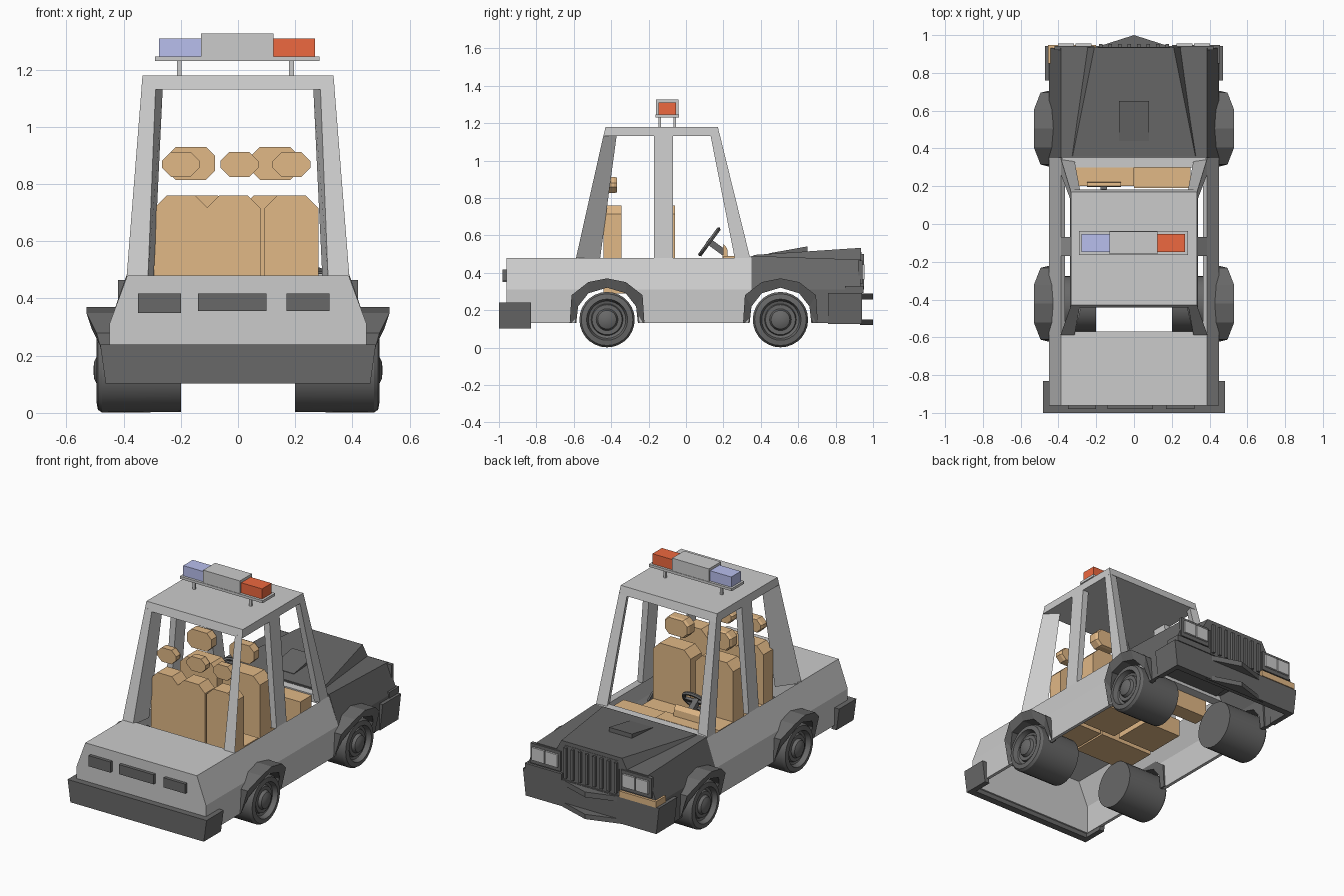
import bpy, bmesh, math
from mathutils import Matrix

if "Cube" in bpy.data.objects:
    bpy.data.objects.remove(bpy.data.objects["Cube"])


def material(name, rgb):
    m = bpy.data.materials.new(name)
    m.diffuse_color = (*rgb, 1)
    m.use_nodes = True
    m.node_tree.nodes["Principled BSDF"].inputs["Base Color"].default_value = m.diffuse_color
    return m


DARK = material("dark_grey", (0.14, 0.14, 0.14))
TAN = material("tan", (0.75, 0.48, 0.24))
RED = material("red", (0.85, 0.14, 0.05))
BLUE = material("blue", (0.48, 0.52, 0.85))


def finish(name, bm, mat=None):
    bmesh.ops.recalc_face_normals(bm, faces=bm.faces)
    me = bpy.data.meshes.new(name)
    bm.to_mesh(me)
    bm.free()
    ob = bpy.data.objects.new(name, me)
    bpy.context.collection.objects.link(ob)
    if mat:
        me.materials.append(mat)
    return ob


def loft(name, sections, mat=None):
    """Join closed rings of points in order and cap both ends."""
    bm = bmesh.new()
    rings = [[bm.verts.new(p) for p in s] for s in sections]
    n = len(rings[0])
    for a, b in zip(rings, rings[1:]):
        for i in range(n):
            j = (i + 1) % n
            bm.faces.new((a[i], a[j], b[j], b[i]))
    bm.faces.new(rings[0])
    bm.faces.new(rings[-1])
    return finish(name, bm, mat)


def extrude_y(name, outline, y0, y1, mat=None):
    return loft(name, [[(x, y, z) for x, z in outline] for y in (y0, y1)], mat)


def extrude_z(name, outline, z0, z1, mat=None):
    return loft(name, [[(x, y, z) for x, y in outline] for z in (z0, z1)], mat)


def box(name, x0, x1, y0, y1, z0, z1, mat=None):
    return extrude_z(name, [(x0, y0), (x1, y0), (x1, y1), (x0, y1)], z0, z1, mat)


def chamfered(cx, w, z0, z1, c, bottom=False):
    """Rectangle outline with cut top corners, and cut bottom ones if asked."""
    h = w / 2
    top = [(cx + h, z1 - c), (cx + h - c, z1), (cx - h + c, z1), (cx - h, z1 - c)]
    if bottom:
        return [(cx - h, z0 + c), (cx - h + c, z0), (cx + h - c, z0), (cx + h, z0 + c)] + top
    return [(cx - h, z0), (cx + h, z0)] + top


# Body shell: folded side panels, rear deck, dark hood
outer = [(0.45, 0.13), (0.45, 0.31), (0.387, 0.48)]
inner = [(0.365, 0.46), (0.43, 0.31), (0.43, 0.13)]
flip = lambda pts: [(-x, z) for x, z in reversed(pts)]
shell = outer + flip(outer) + flip(inner) + inner[:]
body = [extrude_y("rear_body", shell, -0.95, -0.57)]
for s in (-1, 1):
    body.append(extrude_y("side_panel", [(s * x, z) for x, z in outer + inner], -0.57, 0.35))
hood = [[(x, y, z + (dz if z > 0.4 else 0)) for x, z in shell]
        for y, dz in ((0.35, 0.01), (0.93, -0.01))]
body.append(loft("hood", hood, DARK))
panel = outer + flip(outer)
extrude_y("rear_panel", panel, -0.96, -0.945)
extrude_y("nose_panel", [(x, min(z, 0.47)) for x, z in panel], 0.9, 0.932, DARK)
box("cowl", -0.38, 0.38, 0.3, 0.36, 0.44, 0.488)

# Wheel openings cut out of the shell
WHEELS = (-0.422, 0.505)
arch_in = [(-0.16, 0.1), (-0.155, 0.22), (-0.1, 0.29), (0, 0.32), (0.1, 0.29), (0.155, 0.22), (0.16, 0.1)]
for wy in WHEELS:
    cutter = loft("cutter", [[(x, wy + y * 1.08, z + 0.005) for y, z in arch_in] for x in (-0.7, 0.7)])
    cutter.hide_render = True
    for ob in body:
        mod = ob.modifiers.new("opening", 'BOOLEAN')
        mod.operation, mod.object, mod.solver = 'DIFFERENCE', cutter, 'EXACT'
        bpy.context.view_layer.objects.active = ob
        bpy.ops.object.modifier_apply(modifier=mod.name)
    bpy.data.objects.remove(cutter)

# Wheel arch flares: (outer y, z), (inner y, z), lip x
arch = [(-0.2, 0.13, -0.165, 0.13, 0.455), (-0.19, 0.28, -0.155, 0.22, 0.495),
        (-0.1, 0.35, -0.1, 0.29, 0.53), (0, 0.37, 0, 0.32, 0.53)]
arch += [(-a, b, -c, d, x) for a, b, c, d, x in reversed(arch[:-1])]
for wy in WHEELS:
    for s in (-1, 1):
        loft("wheel_arch", [[(s * 0.42, wy + a, b), (s * x, wy + a, b),
                             (s * (x - 0.02), wy + c, d), (s * 0.42, wy + c, d)]
                            for a, b, c, d, x in arch], DARK)

# Wheels: lathed wide cylinders with stepped rim and domed hub
tread = [(0, 0.2), (0.146, 0.2), (0.148, 0.475), (0.138, 0.49), (0.11, 0.495), (0.1, 0.465), (0.085, 0.46),
         (0.08, 0.475), (0.058, 0.475), (0.05, 0.493), (0.03, 0.503), (0, 0.506)]
for wy in WHEELS:
    for s in (-1, 1):
        bm = bmesh.new()
        vs = [bm.verts.new((s * x, wy, 0.149 + r)) for r, x in tread]
        es = [bm.edges.new(p) for p in zip(vs, vs[1:])]
        bmesh.ops.spin(bm, geom=vs + es, cent=(0, wy, 0.149), axis=(1, 0, 0), angle=math.tau, steps=28)
        bmesh.ops.remove_doubles(bm, verts=bm.verts, dist=0.0005)
        ob = finish("wheel", bm, DARK)
        bpy.ops.object.select_all(action='DESELECT')
        ob.select_set(True)
        bpy.context.view_layer.objects.active = ob
        bpy.ops.object.shade_smooth_by_angle(angle=math.radians(25))

# Cabin: pillars and roof
for s in (-1, 1):
    def pillar(name, low, high):
        loft(name, [[(s * x, y, 0.47) for x, y in low], [(s * x, y, 1.14) for x, y in high]])
    pillar("rear_pillar", [(0.39, -0.59), (0.315, -0.59), (0.295, -0.46)],
           [(0.337, -0.44), (0.288, -0.44), (0.263, -0.37)])
    pillar("middle_pillar", [(0.387, -0.17), (0.387, -0.07), (0.35, -0.07), (0.35, -0.17)],
           [(0.337, -0.17), (0.337, -0.07), (0.295, -0.07), (0.295, -0.17)])
    pillar("front_pillar", [(0.387, 0.345), (0.387, 0.262), (0.345, 0.262), (0.315, 0.335)],
           [(0.337, 0.18), (0.337, 0.13), (0.3, 0.13), (0.285, 0.175)])
loft("roof", [[(-x, y0, z), (x, y0, z), (x, y1, z), (-x, y1, z)]
              for x, y0, y1, z in ((0.338, -0.442, 0.182, 1.13), (0.334, -0.43, 0.17, 1.18))])

# Hood bulge and scoop
loft("hood_bulge", [[(-a, y, 0.46), (a, y, 0.46), (b, y, z), (-b, y, z)]
                    for y, a, b, z in ((0.36, 0.34, 0.325, 0.495), (0.935, 0.25, 0.21, 0.533))], DARK)
loft("hood_scoop", [[(-0.08, y, 0.49), (0.08, y, 0.49), (0.08, y, z), (-0.08, y, z)]
                    for y, z in ((0.44, 0.503), (0.65, 0.541))], DARK)

# Nose: grille, headlights, indicator
box("grille_frame", -0.19, 0.19, 0.925, 0.937, 0.3, 0.51, DARK)
for i in range(8):
    x = -0.175 + i * 0.05
    box("grille_bar", x - 0.009, x + 0.009, 0.93, 0.952, 0.31, 0.5, DARK)
for s in (-1, 1):
    box("headlight_housing", s * 0.21, s * 0.42, 0.92, 0.943, 0.34, 0.465, DARK)
    for a in (0.225, 0.318):
        box("headlight", s * a, s * (a + 0.085), 0.935, 0.955, 0.365, 0.445)
    box("indicator", s * 0.2, s * 0.455, 0.85, 0.948, 0.292, 0.33, TAN if s < 0 else DARK)

# Bumpers: wrapped bars, pointed lips at the nose
def bumper(name, tip, back, inside, w, zs):
    u = [(-w, back), (-w, tip), (w, tip), (w, back), (w - 0.035, back),
         (w - 0.035, inside), (-w + 0.035, inside), (-w + 0.035, back)]
    k = (0.96, 1)
    loft(name, [[(x * f, y, z) for x, y in u] for z, f in zip(zs, k)], DARK)


bumper("rear_bumper", -1.0, -0.83, -0.955, 0.482, (0.102, 0.24))
bumper("nose_bumper", 0.942, 0.76, 0.9, 0.472, (0.125, 0.292))
for z0, z1 in ((0.12, 0.15), (0.257, 0.29)):
    extrude_z("bumper_lip", [(-0.22, 0.93), (0.22, 0.93), (0, 1.0)], z0, z1, DARK)

# Rear lamps and plate
for x0, x1, z0 in ((-0.35, -0.2, 0.35), (-0.14, 0.1, 0.357), (0.17, 0.32, 0.357)):
    box("rear_lamp", x0, x1, -0.98, -0.955, z0, 0.417, DARK)

# Seats and headrests
def seat(cx, w, y0, y1, front, rest_x, rest_w, z0, z1):
    extrude_y("seat_back", chamfered(cx, w, 0.29, 0.76, 0.045), y0, y1, TAN)
    box("seat_cushion", cx - w / 2, cx + w / 2, y1, front, 0.29, 0.4, TAN)
    mid = (z0 + z1) / 2
    ring = chamfered(rest_x, rest_w, z0, z1, 0.032, True)
    loft("headrest", [[(rest_x + (x - rest_x) * k, y, mid + (z - mid) * k) for x, z in ring]
                      for y, k in ((y0 + 0.02, 1), (y1 - 0.04, 1), (y1 - 0.025, 0.9))], TAN)


for cx, rx in ((-0.2, -0.2), (-0.015, 0.005), (0.187, 0.187)):
    seat(cx, 0.19, -0.442, -0.345, -0.2, rx, 0.132, 0.825, 0.913)
for cx in (-0.155, 0.14):
    seat(cx, 0.26, -0.17, -0.06, 0.08, cx - 0.01, 0.17, 0.815, 0.93)

# Dashboard, instrument pod, steering wheel
box("dashboard", -0.31, 0.0, 0.2, 0.3, 0.33, 0.49, TAN)
box("dashboard", 0.0, 0.3, 0.19, 0.3, 0.33, 0.48, TAN)
loft("instrument_pod", [[(x, 0.195, 0.47), (x, 0.225, 0.47), (x, 0.22, 0.53), (x, 0.2, 0.555)]
                        for x in (-0.25, -0.07)], TAN)
place = Matrix.Translation((-0.16, 0.125, 0.565)) @ Matrix.Rotation(0.94, 4, 'X')
bpy.ops.mesh.primitive_torus_add(major_radius=0.082, minor_radius=0.012, major_segments=16, minor_segments=6)
rim = bpy.context.object
rim.name = "steering_wheel"
rim.matrix_world = place
rim.data.materials.append(DARK)
for name, dims in (("steering_spoke", (-0.08, 0.08, -0.012, 0.012, -0.008, 0.008)),
                   ("steering_column", (-0.017, 0.017, -0.017, 0.017, -0.1, 0.012))):
    box(name, *dims, DARK).matrix_world = place

# Roof light bar
box("light_bar_base", -0.29, 0.285, -0.163, -0.038, 1.23, 1.246)
box("blue_light", -0.277, -0.13, -0.147, -0.053, 1.246, 1.31, BLUE)
box("middle_light", -0.13, 0.125, -0.16, -0.041, 1.246, 1.326)
box("red_light", 0.125, 0.27, -0.147, -0.053, 1.246, 1.31, RED)
for x in (-0.205, 0.187):
    for y in (-0.14, -0.061):
        box("light_bar_leg", x - 0.008, x + 0.008, y - 0.007, y + 0.007, 1.17, 1.235)
